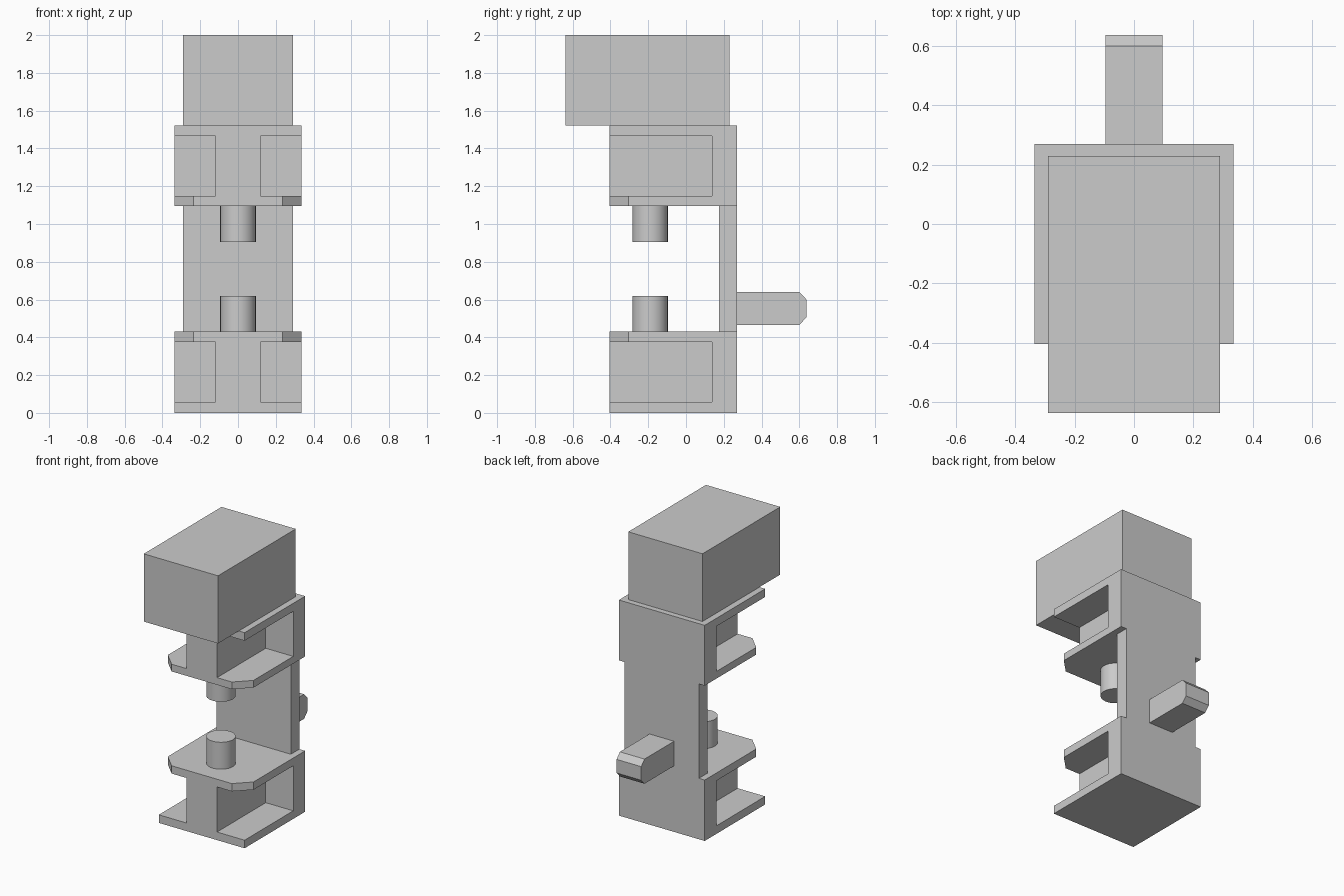
import bpy, bmesh
from mathutils import Vector

if "Cube" in bpy.data.objects:
    bpy.data.objects.remove(bpy.data.objects["Cube"])


def prism(name, points, direction):
    """Extrude a planar polygon along a direction into a closed solid."""
    bm = bmesh.new()
    face = bm.faces.new([bm.verts.new(p) for p in points])
    res = bmesh.ops.extrude_face_region(bm, geom=[face], use_keep_orig=True)
    moved = [g for g in res["geom"] if isinstance(g, bmesh.types.BMVert)]
    bmesh.ops.translate(bm, verts=moved, vec=Vector(direction))
    bmesh.ops.recalc_face_normals(bm, faces=bm.faces)
    mesh = bpy.data.meshes.new(name)
    bm.to_mesh(mesh)
    bm.free()
    obj = bpy.data.objects.new(name, mesh)
    bpy.context.collection.objects.link(obj)
    return obj


def box(name, x, y, z):
    pts = [(x[0], y[0], z[0]), (x[1], y[0], z[0]), (x[1], y[1], z[0]), (x[0], y[1], z[0])]
    return prism(name, pts, (0, 0, z[1] - z[0]))


def cut(target, cutter):
    mod = target.modifiers.new("cut", "BOOLEAN")
    mod.operation = "DIFFERENCE"
    mod.solver = "EXACT"
    mod.object = cutter
    cutter.hide_render = True
    bpy.context.view_layer.objects.active = target
    bpy.ops.object.modifier_apply(modifier=mod.name)
    bpy.data.objects.remove(cutter)


# Body: one block, with the centre opened up to leave a back plate
body = box("body_frame", (-0.335, 0.335), (-0.405, 0.27), (0, 1.522))
cut(body, box("gap_cutter", (-0.5, 0.5), (-0.6, 0.175), (0.43, 1.096)))

for s in (-1, 1):
    # Narrower waist on the back plate
    xs = sorted((s * 0.29, s * 0.5))
    cut(body, box("waist_cutter", xs, (0.1, 0.5), (0.43, 1.096)))
    # Side pockets, open to the front and side
    xs = sorted((s * 0.12, s * 0.5))
    for z in ((0.057, 0.375), (1.147, 1.465)):
        cut(body, box("pocket_cutter", xs, (-0.6, 0.138), z))
    # Chamfered front corners of the two inner shelves
    tri = [(s * 0.225, -0.415, 0.25), (s * 0.345, -0.295, 0.25), (s * 0.345, -0.415, 0.25)]
    cut(body, prism("corner_cutter", tri, (0, 0, 1.0)))

# Overhanging head block
box("head_block", (-0.29, 0.29), (-0.637, 0.23), (1.522, 2.0))

# Facing pins on the shelves
for name, z in (("lower_pin", 0.525), ("upper_pin", 1.001)):
    bpy.ops.mesh.primitive_cylinder_add(vertices=32, radius=0.094, depth=0.19,
                                        location=(0, -0.19, z))
    bpy.context.object.name = name
    bpy.ops.object.shade_smooth_by_angle()

# Rear peg with bevelled tip
peg_profile = [(0.27, 0.466), (0.6, 0.466), (0.637, 0.505),
               (0.637, 0.601), (0.6, 0.64), (0.27, 0.64)]
prism("rear_peg", [(-0.096, y, z) for y, z in peg_profile], (0.192, 0, 0))
